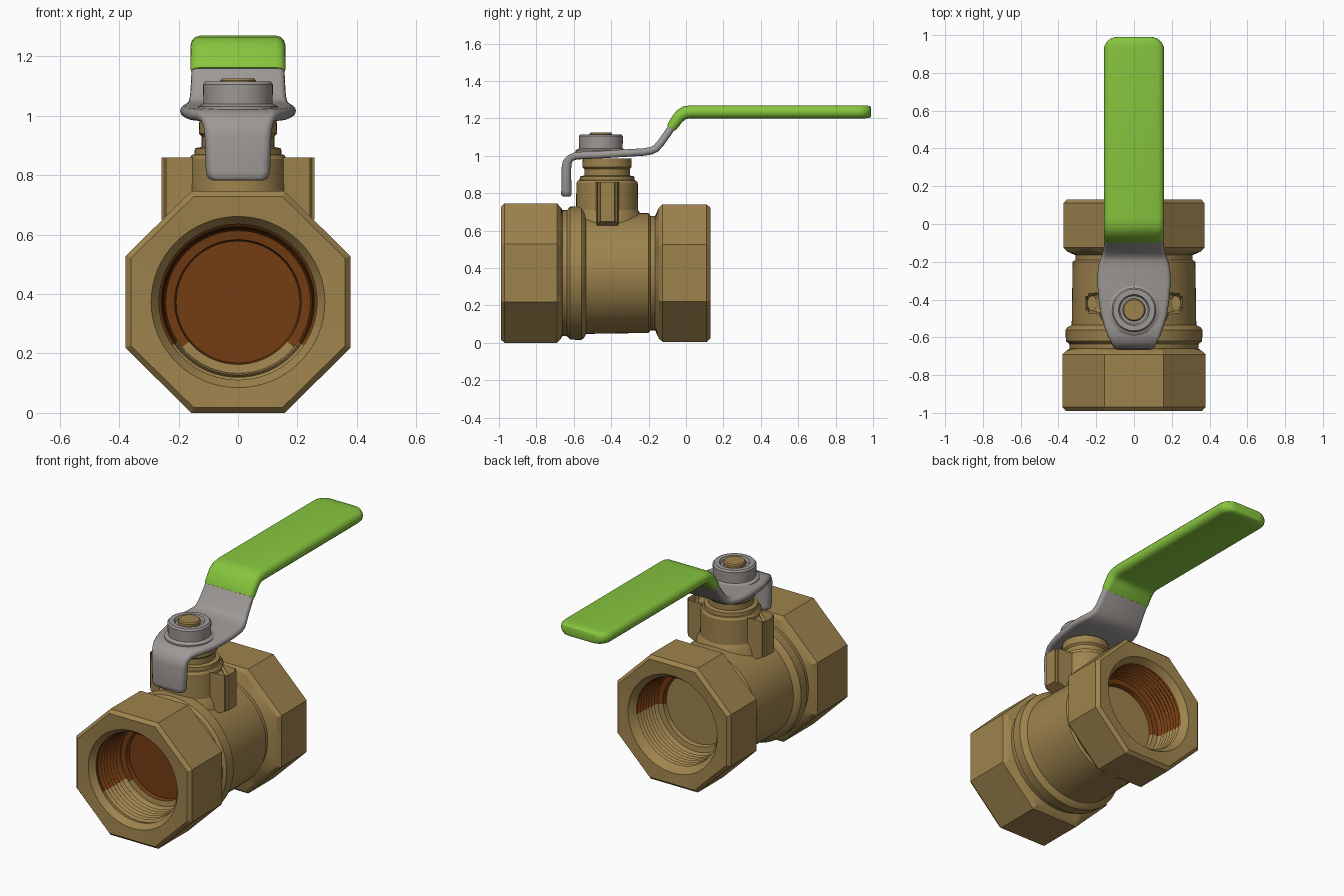
import bpy, bmesh, math
from mathutils import Vector

cube = bpy.data.objects.get("Cube")
if cube:
    bpy.data.objects.remove(cube, do_unlink=True)


def material(name, rgb):
    col = [(c / 255 / 12.92 if c < 11 else ((c / 255 + 0.055) / 1.055) ** 2.4) for c in rgb] + [1]
    m = bpy.data.materials.new(name)
    m.use_nodes = True
    m.diffuse_color = col
    bsdf = m.node_tree.nodes["Principled BSDF"]
    bsdf.inputs["Base Color"].default_value = col
    bsdf.inputs["Roughness"].default_value = 0.6
    return m


BRASS = material("brass", (158, 131, 77))
BROWN = material("dark brown", (115, 60, 18))
STEEL = material("steel grey", (158, 153, 150))
GREEN = material("green grip", (135, 198, 62))

AXIS_Z = 0.373   # height of the pipe axis
STEM_Y = -0.435  # position of the stem


def finish(bm, name, mats, angle=30, rule=None):
    bmesh.ops.remove_doubles(bm, verts=bm.verts, dist=1e-5)
    bmesh.ops.recalc_face_normals(bm, faces=bm.faces)
    if rule:
        for f in bm.faces:
            f.material_index = rule(f.calc_center_median())
    me = bpy.data.meshes.new(name)
    bm.to_mesh(me)
    bm.free()
    ob = bpy.data.objects.new(name, me)
    bpy.context.collection.objects.link(ob)
    for m in mats:
        me.materials.append(m)
    bpy.ops.object.select_all(action='DESELECT')
    ob.select_set(True)
    bpy.context.view_layer.objects.active = ob
    bpy.ops.object.shade_smooth_by_angle(angle=math.radians(angle))
    return ob


def skin(bm, rings, closed_ends=False):
    """Join successive rings of points with quads."""
    rows = [[bm.verts.new(p) for p in ring] for ring in rings]
    n = len(rows[0])
    for a, b in zip(rows, rows[1:]):
        for i in range(n):
            j = (i + 1) % n
            bm.faces.new((a[i], a[j], b[j], b[i]))
    if closed_ends:
        bm.faces.new(rows[0])
        bm.faces.new(rows[-1])


def lathe_z(name, profile, mats, y=STEM_Y, segs=40):
    """Turn (radius, height) points about the stem."""
    bm = bmesh.new()
    angles = [math.tau * i / segs for i in range(segs)]
    skin(bm, [[(r * math.cos(a), y + r * math.sin(a), z) for a in angles] for r, z in profile])
    return finish(bm, name, mats)


def sweep(name, rows, mats):
    """Sweep a flat, round-edged section along (y, z, half width, half thickness) rows."""
    bm = bmesh.new()
    rings = []
    for i, (y, z, w, t) in enumerate(rows):
        p, q = rows[max(i - 1, 0)], rows[min(i + 1, len(rows) - 1)]
        d = Vector((0, q[0] - p[0], q[1] - p[1])).normalized()
        nrm = Vector((0, -d.z, d.y))
        ring = []
        for side in (1, -1):
            for k in range(-3, 4):
                a = math.radians(30 * k)
                off = nrm * (side * t * math.sin(a))
                ring.append(Vector((side * (w - t + t * math.cos(a)), y, z)) + off)
        rings.append(ring)
    skin(bm, rings, True)
    return finish(bm, name, mats, 50)


# Valve body: one turned profile, octagonal where the third value is 1
def thread(start, end, r0, r1, count):
    pts = []
    for i in range(count):
        for k, dr in ((0, 0), (0.5, 0.012)):
            s = (i + k) / count
            pts.append((start + (end - start) * s, r0 + (r1 - r0) * s + dr, 0))
    return pts


profile = [(-0.72, 0, 0), (-0.72, 0.205, 0), (-0.745, 0.21, 0), (-0.75, 0.24, 0)]
profile += thread(-0.76, -0.94, 0.242, 0.255, 7)
profile += [(-0.95, 0.262, 0), (-0.985, 0.288, 0),
            (-0.99, 0.355, 1), (-0.97, 0.373, 1), (-0.69, 0.373, 1), (-0.67, 0.352, 1),
            (-0.66, 0.336, 0), (-0.635, 0.338, 0), (-0.62, 0.355, 0), (-0.56, 0.358, 0),
            (-0.545, 0.345, 0), (-0.535, 0.325, 0), (-0.2, 0.32, 0), (-0.19, 0.306, 0),
            (-0.165, 0.306, 0), (-0.145, 0.35, 1), (-0.125, 0.368, 1), (0.11, 0.368, 1),
            (0.13, 0.35, 1), (0.125, 0.288, 0), (0.09, 0.262, 0)]
profile += thread(0.08, -0.08, 0.255, 0.242, 7)
profile += [(-0.085, 0.24, 0), (-0.09, 0.21, 0), (-0.115, 0.205, 0), (-0.115, 0, 0)]


def octagon(r, a):
    step = math.pi / 4
    return r / math.cos((a + step / 2) % step - step / 2)


def body_rule(c):
    rad = math.hypot(c.x, c.z - AXIS_Z)
    if rad > 0.268 or -0.7 < c.y < -0.14:
        return 0
    if c.y < -0.5:
        return 1 if c.y > -0.735 or c.z > AXIS_Z - 0.14 else 0
    return 1 if c.y > -0.11 and c.z > AXIS_Z - 0.03 else 0


bm = bmesh.new()
angles = [math.tau * i / 64 for i in range(64)]
rings = []
for y, r, flat in profile:
    ring = []
    for a in angles:
        rr = octagon(r, a) if flat else r
        ring.append((1.015 * rr * math.sin(a), y, AXIS_Z + rr * math.cos(a)))
    rings.append(ring)
skin(bm, rings)
finish(bm, "valve_body", [BRASS, BROWN], 25, body_rule)

# Bonnet and stem collar
lathe_z("bonnet", [(0, 0.6), (0.2, 0.6), (0.185, 0.68), (0.166, 0.71), (0.164, 0.855),
                   (0.155, 0.868), (0.147, 0.87), (0.145, 0.89), (0.122, 0.895), (0.122, 0.93),
                   (0.132, 0.94), (0.13, 0.985), (0, 0.985)], [BRASS], -0.422)

# Stop lugs on both sides, each with a small recess on top
for side, label in ((1, "left"), (-1, "right")):
    bm = bmesh.new()
    bmesh.ops.create_cube(bm, size=1)
    for v in bm.verts:
        outer = v.co.x * side > 0
        v.co.y = -0.42 + v.co.y * (0.105 if outer else 0.125)
        v.co.x = side * (0.257 if outer else 0.13)
        v.co.z = 0.86 if v.co.z > 0 else (0.65 if outer else 0.6)
    bmesh.ops.bevel(bm, geom=[e for e in bm.edges if abs(e.verts[0].co.z - e.verts[1].co.z) > 0.1],
                    offset=0.015, segments=3, affect='EDGES')
    bm.normal_update()
    top = max(bm.faces, key=lambda f: f.calc_center_median().z)
    bmesh.ops.inset_region(bm, faces=[top], thickness=0.028)
    for v in top.verts:
        v.co.z -= 0.05
        v.co.x = side * 0.225 + (v.co.x - side * 0.195) * 0.5
    finish(bm, label + "_stop_lug", [BRASS])

# Lever plate: front tab, wide flat seat, rising arm
T = 0.02
sweep("lever_plate", [
    (-0.64, 0.782, 0.085, T), (-0.64, 0.79, 0.1, 0.027), (-0.64, 0.81, 0.108, 0.027),
    (-0.64, 0.93, 0.112, 0.026), (-0.635, 0.965, 0.116, 0.025), (-0.618, 0.988, 0.125, T),
    (-0.59, 1.0, 0.14, T), (-0.54, 1.003, 0.158, T), (-0.48, 1.005, 0.175, T),
    (-0.4, 1.01, 0.187, T), (-0.3, 1.016, 0.195, T), (-0.23, 1.02, 0.19, T),
    (-0.185, 1.027, 0.178, T), (-0.16, 1.04, 0.168, T), (-0.135, 1.068, 0.161, T),
    (-0.1, 1.118, 0.158, T), (-0.05, 1.19, 0.155, T)], [STEEL])

# Coated grip with rounded far end
grip = [(-0.08, 1.148, 0.157, 0.024), (-0.074, 1.157, 0.16, 0.028), (-0.048, 1.195, 0.16, 0.031),
        (-0.03, 1.216, 0.16, 0.033), (-0.005, 1.231, 0.16, 0.035), (0.03, 1.235, 0.16, 0.035)]
for k in range(7):
    a = math.radians(15 * k)
    grip.append((0.92 + 0.07 * math.sin(a), 1.235, 0.09 + 0.07 * math.cos(a),
                 0.035 - 0.012 * (k / 6) ** 3))
sweep("lever_grip", grip, [GREEN])

# Handle nut and stem tip
lathe_z("handle_nut", [(0, 1.0), (0.135, 1.0), (0.135, 1.03), (0.116, 1.04), (0.118, 1.105),
                       (0.11, 1.115), (0.082, 1.115), (0.074, 1.1), (0, 1.1)], [STEEL], -0.455)
lathe_z("stem_tip", [(0, 1.0), (0.06, 1.0), (0.06, 1.118), (0.054, 1.125), (0, 1.125)], [BRASS], -0.455)
